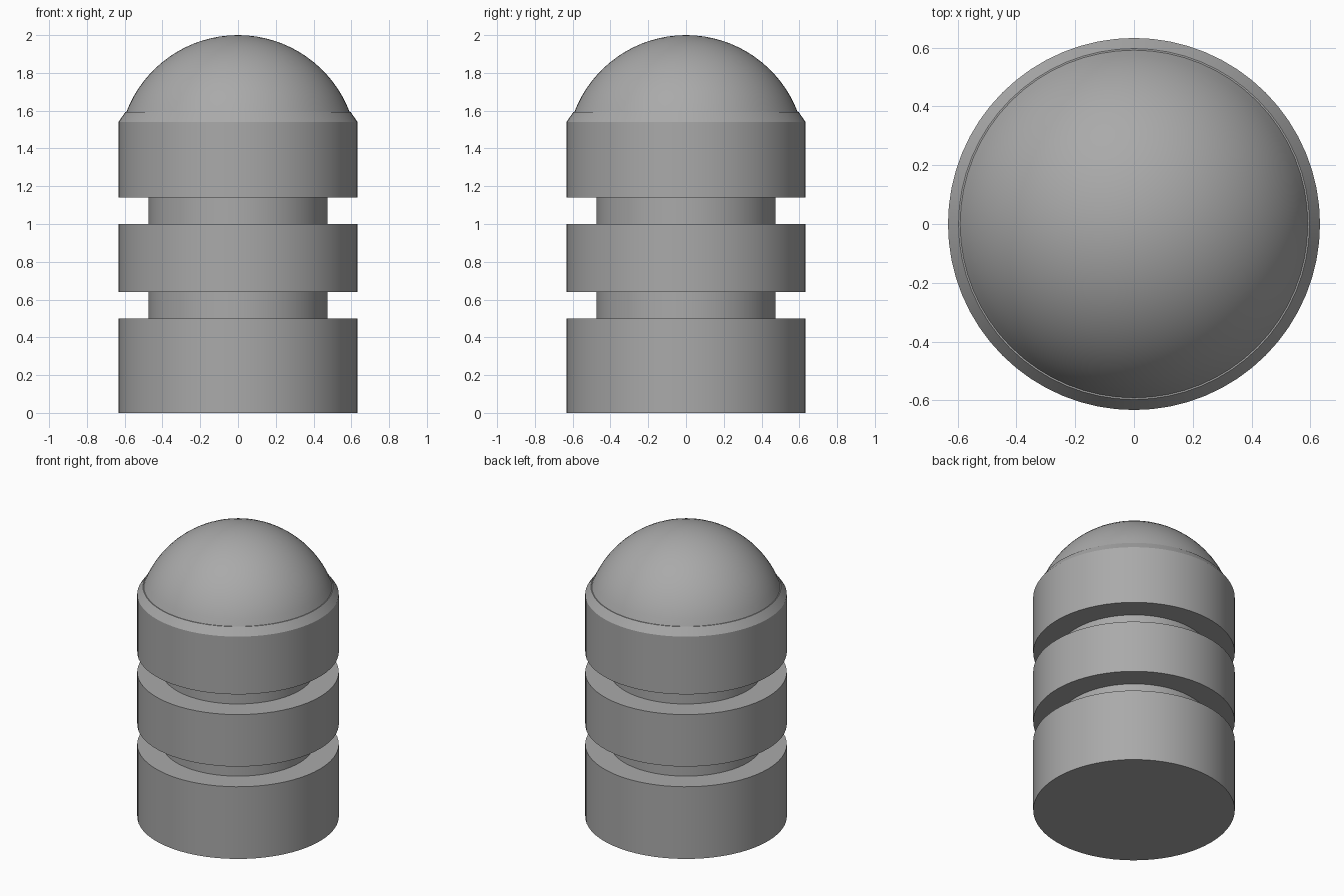
import bpy, bmesh, math

cube = bpy.data.objects.get("Cube")
if cube:
    bpy.data.objects.remove(cube, do_unlink=True)

SIDES = 64
GREY = (0.4, 0.4, 0.4, 1.0)
mat = bpy.data.materials.new("plain_grey")
mat.use_nodes = True
mat.diffuse_color = GREY
mat.node_tree.nodes["Principled BSDF"].inputs["Base Color"].default_value = GREY


def lathe(name, profile, angle):
    """Spin a (radius, height) profile around the z axis."""
    bm = bmesh.new()
    verts = [bm.verts.new((r, 0, z)) for r, z in profile]
    edges = [bm.edges.new(pair) for pair in zip(verts, verts[1:])]
    bmesh.ops.spin(bm, geom=verts + edges, cent=(0, 0, 0), axis=(0, 0, 1),
                   angle=math.tau, steps=SIDES, use_duplicate=False)
    bmesh.ops.remove_doubles(bm, verts=bm.verts, dist=0.0005)
    bmesh.ops.recalc_face_normals(bm, faces=bm.faces)
    mesh = bpy.data.meshes.new(name)
    bm.to_mesh(mesh)
    bm.free()
    obj = bpy.data.objects.new(name, mesh)
    bpy.context.collection.objects.link(obj)
    mesh.materials.append(mat)
    bpy.ops.object.select_all(action='DESELECT')
    obj.select_set(True)
    bpy.context.view_layer.objects.active = obj
    bpy.ops.object.shade_smooth_by_angle(angle=math.radians(angle))
    return obj


# Grooved cylindrical body with a chamfered top edge
R, NECK = 0.633, 0.475
lathe("grooved_body", [
    (0, 0), (R, 0), (R, 0.5), (NECK, 0.5), (NECK, 0.64), (R, 0.64),
    (R, 1.0), (NECK, 1.0), (NECK, 1.14), (R, 1.14), (R, 1.54),
    (0.597, 1.592), (0, 1.592)], 30)

# Rounded cap: the upper part of a sphere as wide as the body
BASE, RINGS = 1.592, 16
start = math.asin((BASE - 2 + R) / R)
angles = [start + (math.pi / 2 - start) * i / RINGS for i in range(RINGS + 1)]
lathe("dome_cap", [(R * math.cos(a), 2 - R + R * math.sin(a)) for a in angles], 30)
